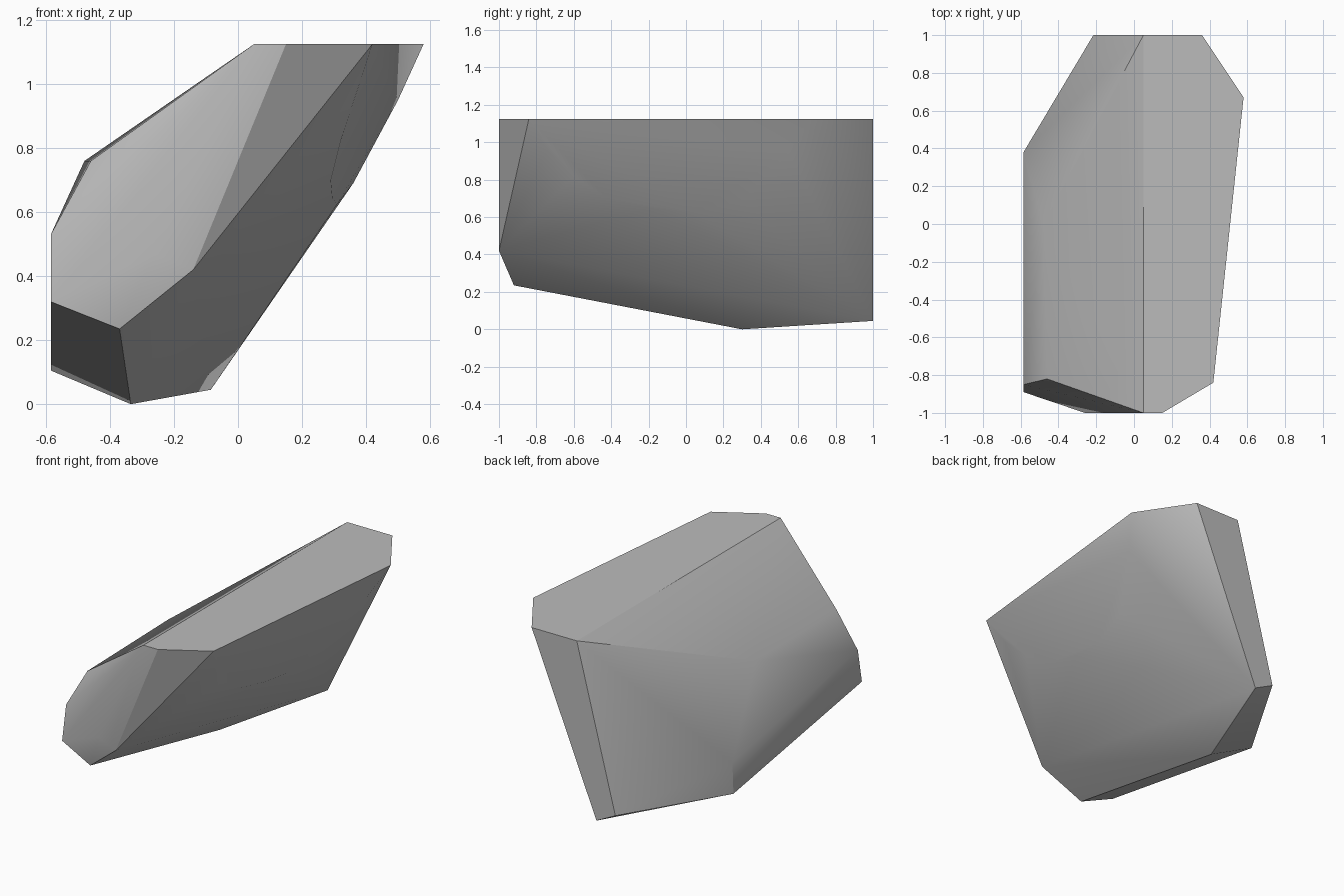
import bpy
import bmesh

cube = bpy.data.objects.get("Cube")
if cube:
    bpy.data.objects.remove(cube, do_unlink=True)

TOP = 1.125

# Flat top outline
top = [(x, y, TOP) for x, y in
       [(0.05, -1), (0.15, -1), (0.42, -0.84), (0.58, 0.67), (0.36, 1), (0.05, 1)]]

# Curved lower rim of the steep left flank
rim = [(0.36, -0.74, 0.96), (0.32, -0.6, 0.82), (0.29, -0.42, 0.70),
       (0.295, -0.18, 0.645), (0.31, 0.05, 0.625), (0.36, 0.3, 0.69),
       (0.42, 0.42, 0.80), (0.50, 0.55, 0.95)]

# Front corners, then the sloping right flank, back and underside
front = [(-0.14, -1, 0.42), (-0.26, -1, 0.47), (-0.37, -0.92, 0.235)]
flank = [(-0.585, -0.89, 0.32), (-0.585, -0.85, 0.53), (-0.46, -0.82, 0.76),
         (-0.48, 0, 0.76), (-0.585, 0.38, 0.30)]
under = [(-0.585, 0.37, 0.105), (-0.335, 0.3, 0), (-0.085, 1, 0.045), (-0.215, 1, 0.11)]

# Wrap the corners into one faceted boulder
bm = bmesh.new()
for co in top + rim + front + flank + under:
    bm.verts.new(co)
hull = bmesh.ops.convex_hull(bm, input=bm.verts)
loose = [v for v in bm.verts if not v.link_faces]
bmesh.ops.delete(bm, geom=loose, context='VERTS')
bmesh.ops.dissolve_limit(bm, angle_limit=0.02, verts=bm.verts, edges=bm.edges)
bmesh.ops.recalc_face_normals(bm, faces=bm.faces)
mesh = bpy.data.meshes.new("boulder")
bm.to_mesh(mesh)
bm.free()
boulder = bpy.data.objects.new("boulder", mesh)
bpy.context.collection.objects.link(boulder)

# Grey stone
stone = bpy.data.materials.new("grey_stone")
stone.use_nodes = True
colour = (0.5, 0.5, 0.5, 1)
stone.diffuse_color = colour
stone.node_tree.nodes["Principled BSDF"].inputs["Base Color"].default_value = colour
mesh.materials.append(stone)

# Soft bends, crisp main edges
bpy.ops.object.select_all(action='DESELECT')
boulder.select_set(True)
bpy.context.view_layer.objects.active = boulder
bpy.ops.object.shade_smooth_by_angle(angle=0.52)
